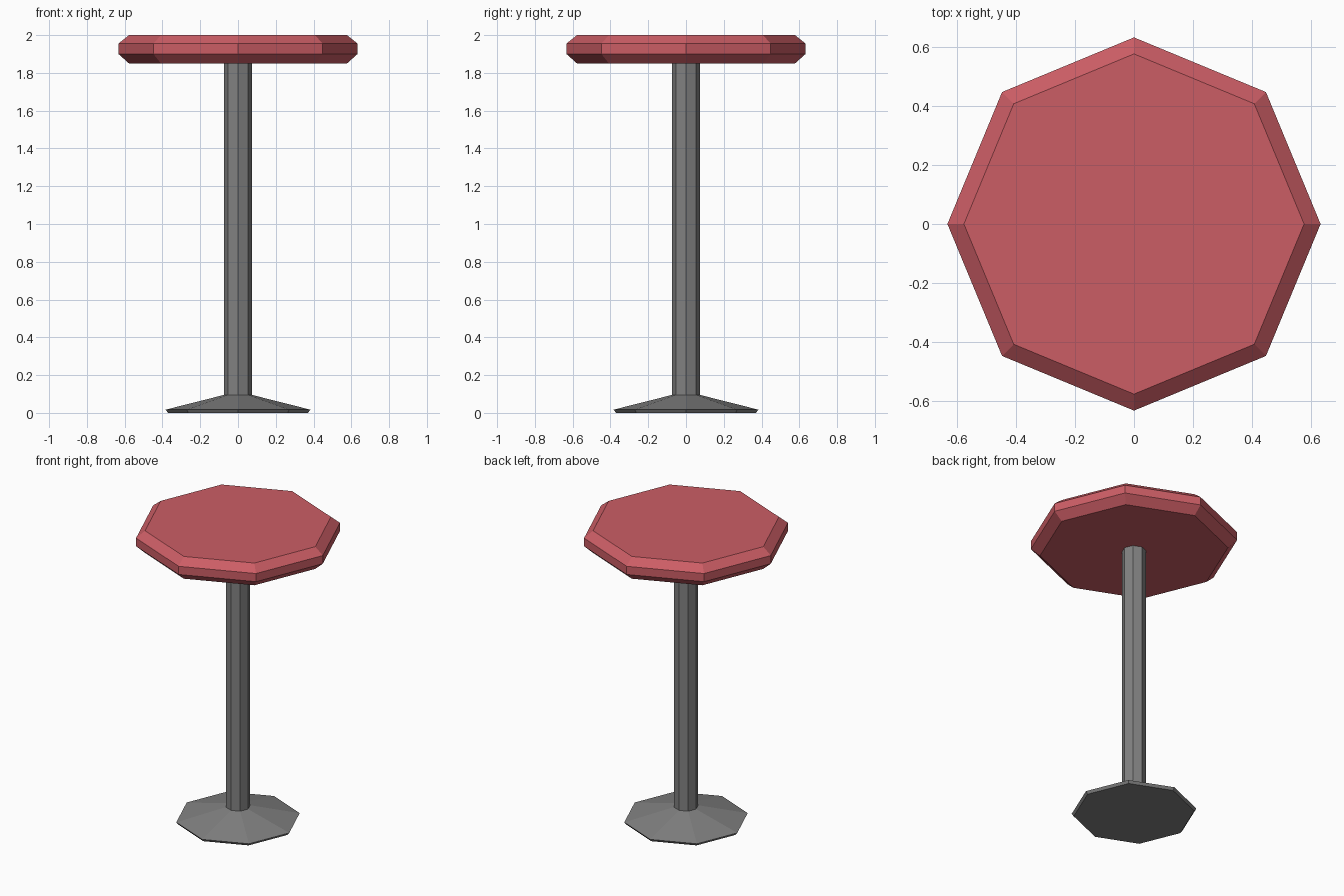
import bpy
import bmesh
from math import cos, sin, tau

if "Cube" in bpy.data.objects:
    bpy.data.objects.remove(bpy.data.objects["Cube"])

SIDES = 8


def lathe(name, profile, material=None):
    """Eight-sided turned solid from (radius, height) pairs, bottom to top, capped."""
    bm = bmesh.new()
    rings = [[bm.verts.new((r * cos(tau * i / SIDES), r * sin(tau * i / SIDES), z))
              for i in range(SIDES)] for r, z in profile]
    for low, high in zip(rings, rings[1:]):
        for i in range(SIDES):
            j = (i + 1) % SIDES
            bm.faces.new((low[i], low[j], high[j], high[i]))
    bm.faces.new(rings[0][::-1])
    bm.faces.new(rings[-1])
    mesh = bpy.data.meshes.new(name)
    bm.to_mesh(mesh)
    bm.free()
    if material:
        mesh.materials.append(material)
    obj = bpy.data.objects.new(name, mesh)
    bpy.context.collection.objects.link(obj)
    return obj


red = bpy.data.materials.new("red_cushion")
red.diffuse_color = (0.60, 0.11, 0.13, 1)
red.use_nodes = True
red.node_tree.nodes["Principled BSDF"].inputs["Base Color"].default_value = red.diffuse_color
steel = bpy.data.materials.new("dark_steel")
steel.diffuse_color = (0.22, 0.22, 0.22, 1)
steel.use_nodes = True
steel.node_tree.nodes["Principled BSDF"].inputs["Base Color"].default_value = steel.diffuse_color

# Padded seat with chamfered rims
lathe("seat", [(0.577, 1.85), (0.633, 1.90), (0.633, 1.955), (0.577, 2.0)], red)

# Flared foot running into the pole
lathe("pole_and_base", [(0.37, 0.0), (0.383, 0.017), (0.075, 0.095), (0.075, 1.85)], steel)
